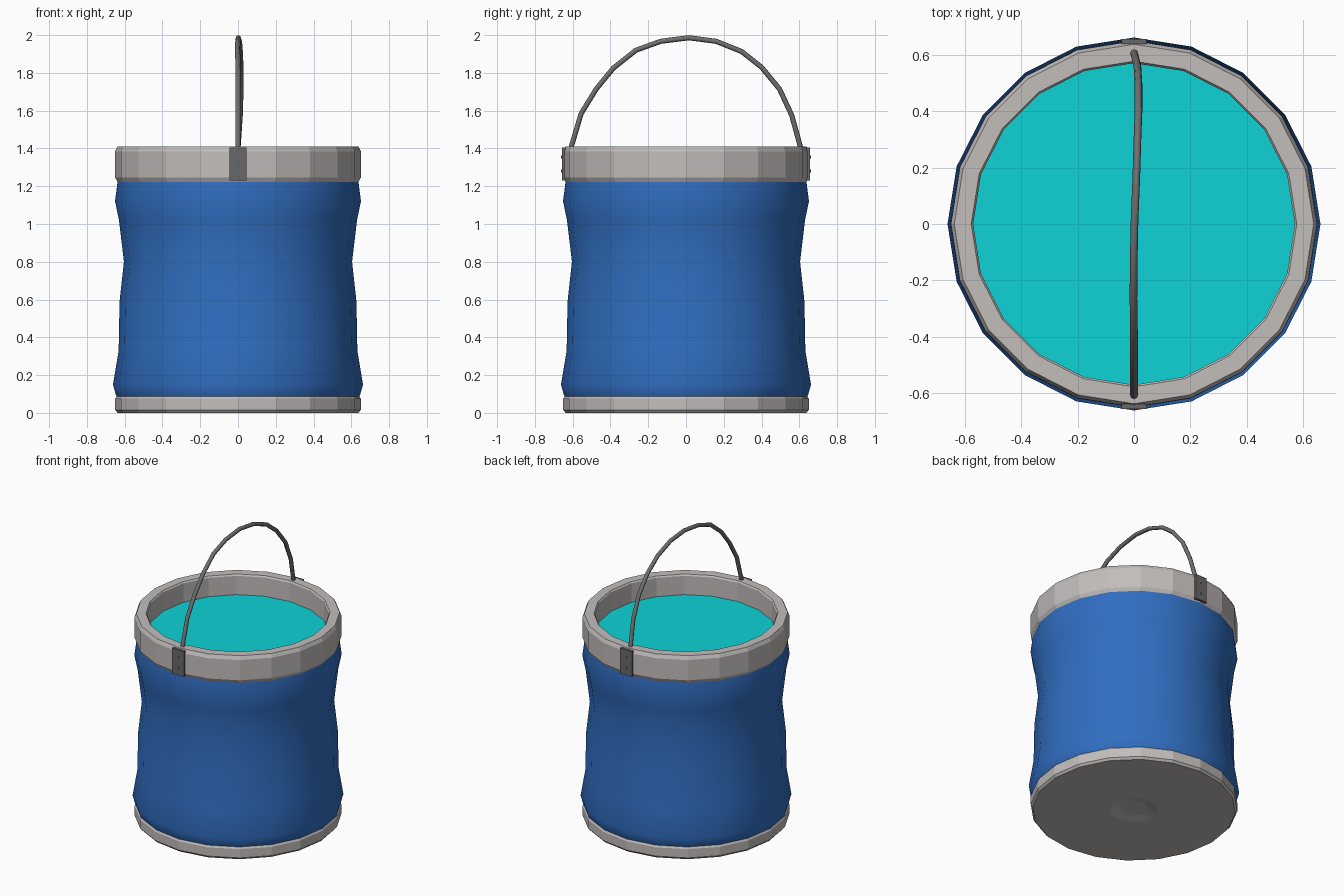
import bpy, bmesh, math
from mathutils import Vector, Matrix

cube = bpy.data.objects.get("Cube")
if cube:
    bpy.data.objects.remove(cube, do_unlink=True)

SIDES = 20


def material(name, rgb):
    m = bpy.data.materials.new(name)
    m.use_nodes = True
    m.diffuse_color = (*rgb, 1)
    m.node_tree.nodes["Principled BSDF"].inputs["Base Color"].default_value = (*rgb, 1)
    return m


BLUE = material("blue fabric", (0.03, 0.155, 0.53))
GREY = material("light grey plastic", (0.54, 0.51, 0.5))
WATER = material("turquoise water", (0.004, 0.65, 0.67))
METAL = material("dark grey metal", (0.16, 0.16, 0.16))
PLATE = material("bracket grey", (0.14, 0.14, 0.145))


def finish(name, bm, mat, smooth=False):
    bmesh.ops.recalc_face_normals(bm, faces=bm.faces)
    mesh = bpy.data.meshes.new(name)
    bm.to_mesh(mesh)
    bm.free()
    mesh.materials.append(mat)
    for p in mesh.polygons:
        p.use_smooth = smooth
    ob = bpy.data.objects.new(name, mesh)
    bpy.context.collection.objects.link(ob)
    return ob


def lathe(name, profile, mat, closed=False, smooth=False):
    """Spin (radius, height) points around z; radius 0 closes to a pole."""
    bm = bmesh.new()
    rings = []
    for r, z in profile:
        if r == 0:
            rings.append([bm.verts.new((0, 0, z))] * SIDES)
        else:
            rings.append([bm.verts.new((r * math.cos(a), r * math.sin(a), z))
                          for a in (math.tau * i / SIDES for i in range(SIDES))])
    pairs = list(zip(rings, rings[1:]))
    if closed:
        pairs.append((rings[-1], rings[0]))
    for low, high in pairs:
        for i in range(SIDES):
            j = (i + 1) % SIDES
            corners = dict.fromkeys((low[i], low[j], high[j], high[i]))
            bm.faces.new(list(corners))
    return finish(name, bm, mat, smooth)


# Soft fabric wall with its bulges and waist
lathe("fabric_body", [(0.64, 0.08), (0.648, 0.1), (0.662, 0.15), (0.632, 0.33),
                      (0.627, 0.59), (0.604, 0.8), (0.63, 1.02), (0.651, 1.12),
                      (0.637, 1.23)], BLUE, smooth=True)

# Rigid rim around the opening
lathe("top_rim", [(0.637, 1.22), (0.65, 1.245), (0.65, 1.385), (0.638, 1.41),
                  (0.578, 1.41), (0.571, 1.4), (0.571, 1.22)], GREY, closed=True)

# Base with a shallow dimple underneath
lathe("base", [(0, 0.012), (0.09, 0.012), (0.15, 0), (0.637, 0), (0.65, 0.015),
               (0.65, 0.075), (0.64, 0.092), (0.6, 0.092)], GREY)

# Water surface
lathe("water", [(0.571, 1.27), (0, 1.27)], WATER)

# Carrying handle with a slight sideways bend
path = [(0, -0.61, 1.4), (0, -0.555, 1.585), (0, -0.475, 1.715), (0, -0.385, 1.825),
        (-0.002, -0.265, 1.92), (-0.001, -0.135, 1.967), (0.002, 0.015, 1.986),
        (0.008, 0.16, 1.967), (0.012, 0.295, 1.913), (0.016, 0.4, 1.83),
        (0.016, 0.495, 1.715), (0.012, 0.56, 1.575), (0, 0.608, 1.4)]
curve = bpy.data.curves.new("handle", "CURVE")
curve.dimensions = "3D"
curve.bevel_depth = 0.0135
curve.bevel_resolution = 2
curve.use_fill_caps = True
spline = curve.splines.new("POLY")
spline.points.add(len(path) - 1)
for point, co in zip(spline.points, path):
    point.co = (*co, 1)
spline.use_smooth = True
curve.materials.append(METAL)
handle = bpy.data.objects.new("handle", curve)
bpy.context.collection.objects.link(handle)

# Brackets with two rivets each, front and back
for side, label in ((-1, "front"), (1, "back")):
    bm = bmesh.new()
    bmesh.ops.create_cube(bm, size=1, matrix=Matrix.Translation((0, side * 0.648, 1.317))
                          @ Matrix.Diagonal((0.09, 0.018, 0.175, 1)))
    finish(label + "_bracket", bm, PLATE)
    bm = bmesh.new()
    for z in (1.28, 1.355):
        bmesh.ops.create_cone(bm, cap_ends=True, segments=8, radius1=0.008, radius2=0.008,
                              depth=0.012, matrix=Matrix.Translation((0, side * 0.655, z))
                              @ Matrix.Rotation(math.pi / 2, 4, "X"))
    finish(label + "_rivets", bm, METAL)
